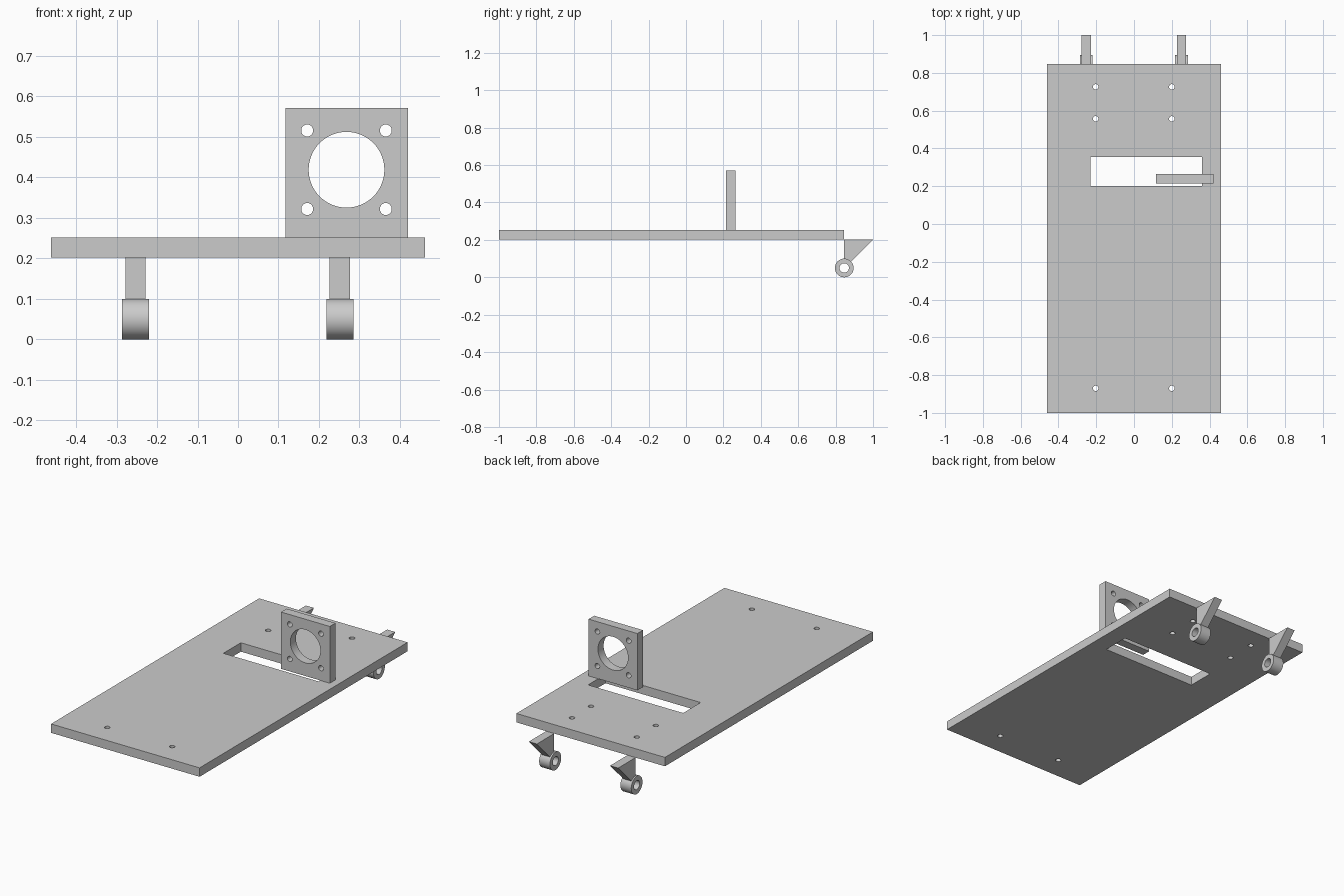
import bpy
import bmesh
from math import radians
from mathutils import Matrix, Vector

default = bpy.data.objects.get("Cube")
if default:
    bpy.data.objects.remove(default, do_unlink=True)

grey = bpy.data.materials.new("light_grey")
grey.use_nodes = True
colour = (0.6, 0.6, 0.6, 1)
grey.diffuse_color = colour
grey.node_tree.nodes["Principled BSDF"].inputs["Base Color"].default_value = colour


def add_object(name, bm):
    mesh = bpy.data.meshes.new(name)
    bmesh.ops.recalc_face_normals(bm, faces=bm.faces)
    bm.to_mesh(mesh)
    bm.free()
    mesh.materials.append(grey)
    obj = bpy.data.objects.new(name, mesh)
    bpy.context.collection.objects.link(obj)
    return obj


def box(name, low, high):
    low, high = Vector(low), Vector(high)
    bm = bmesh.new()
    place = Matrix.Translation((low + high) / 2) @ Matrix.Diagonal((*(high - low), 1))
    bmesh.ops.create_cube(bm, size=1, matrix=place)
    return add_object(name, bm)


def cylinder(name, centre, radius, depth, axis, sides=48):
    bm = bmesh.new()
    turn = Vector(axis).to_track_quat("Z", "Y").to_matrix().to_4x4()
    bmesh.ops.create_cone(bm, cap_ends=True, segments=sides, radius1=radius, radius2=radius,
                          depth=depth, matrix=Matrix.Translation(centre) @ turn)
    return add_object(name, bm)


def cut(obj, cutters):
    """Subtract the cutters, bake the result and remove them."""
    for cutter in cutters:
        cutter.hide_render = True
        mod = obj.modifiers.new("cut", "BOOLEAN")
        mod.operation = "DIFFERENCE"
        mod.solver = "EXACT"
        mod.object = cutter
    bpy.context.view_layer.update()
    graph = bpy.context.evaluated_depsgraph_get()
    baked = bpy.data.meshes.new_from_object(obj.evaluated_get(graph))
    obj.modifiers.clear()
    obj.data = baked
    for cutter in cutters:
        bpy.data.objects.remove(cutter, do_unlink=True)
    baked.shade_smooth()
    baked.set_sharp_from_angle(angle=radians(30))


X, Y, Z = (1, 0, 0), (0, 1, 0), (0, 0, 1)
rear = 0.846

# Base board with a slot and six screw holes
board = box("base_board", (-0.4615, -1, 0.202), (0.4615, rear, 0.252))
holes = [box("slot_cutter", (-0.231, 0.2, 0.1), (0.36, 0.355, 0.4))]
for x in (-0.203, 0.2):
    for y in (-0.87, 0.557, 0.726):
        holes.append(cylinder("screw_cutter", (x, y, 0.22), 0.0145, 0.2, Z, 24))
cut(board, holes)

# Upright mounting plate with a large bore and four screw holes
mx, my, mz = 0.268, 0.24, 0.419
mount = box("mounting_plate", (0.117, 0.215, 0.252), (0.42, 0.265, 0.571))
holes = [cylinder("bore_cutter", (mx, my, mz), 0.0935, 0.2, Y, 64)]
for sx in (-1, 1):
    for sz in (-1, 1):
        holes.append(cylinder("screw_cutter", (mx + sx * 0.097, my, mz + sz * 0.097),
                              0.0148, 0.2, Y, 24))
cut(mount, holes)

# Rear wheels, each on a triangular bracket
profile = [(rear, 0.202), (1, 0.202), (0.873, 0.074), (rear, 0.086)]
for side, x in (("right", -0.2535), ("left", 0.2515)):
    hub = (x, rear, 0.05)
    wheel = cylinder(side + "_wheel", hub, 0.05, 0.067, X)
    cut(wheel, [cylinder("axle_cutter", hub, 0.025, 0.2, X)])

    bm = bmesh.new()
    face = bm.faces.new([bm.verts.new((x - 0.025, y, z)) for y, z in profile])
    extruded = bmesh.ops.extrude_face_region(bm, geom=[face])["geom"]
    bmesh.ops.translate(bm, vec=(0.05, 0, 0),
                        verts=[v for v in extruded if isinstance(v, bmesh.types.BMVert)])
    add_object(side + "_bracket", bm)
